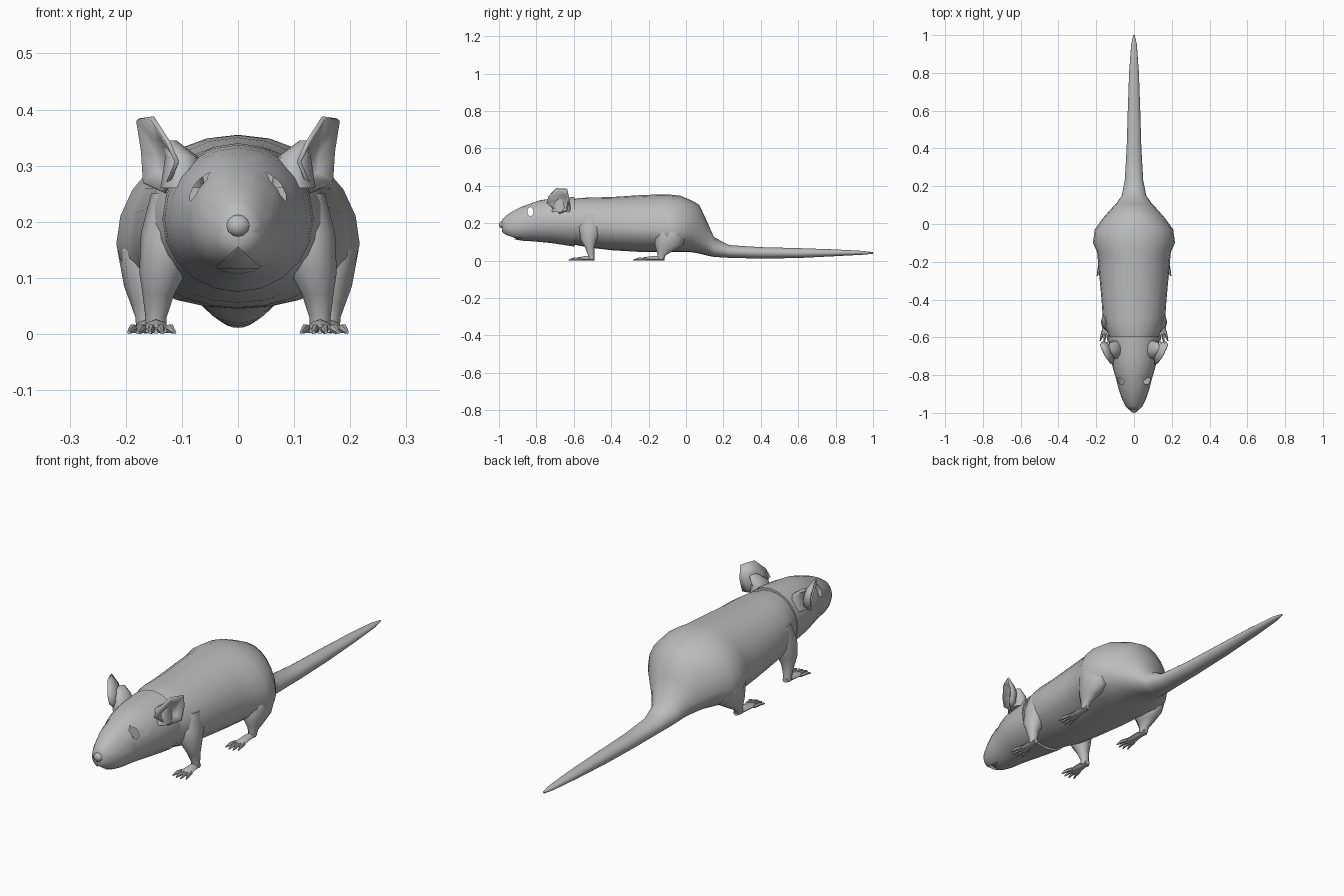
import bpy, bmesh, math
from mathutils import Vector

cube = bpy.data.objects.get("Cube")
if cube:
    bpy.data.objects.remove(cube)

grey = bpy.data.materials.new("plain grey")
grey.use_nodes = True
tone = (0.5, 0.5, 0.5, 1)
grey.diffuse_color = tone
grey.node_tree.nodes["Principled BSDF"].inputs["Base Color"].default_value = tone


def finish(name, bm, angle=50):
    bmesh.ops.recalc_face_normals(bm, faces=bm.faces)
    mesh = bpy.data.meshes.new(name)
    bm.to_mesh(mesh)
    bm.free()
    mesh.materials.append(grey)
    obj = bpy.data.objects.new(name, mesh)
    bpy.context.collection.objects.link(obj)
    bpy.ops.object.select_all(action='DESELECT')
    obj.select_set(True)
    bpy.context.view_layer.objects.active = obj
    bpy.ops.object.shade_smooth_by_angle(angle=math.radians(angle))
    return obj


def loft(bm, rings, sides):
    """Skin a list of closed rings of points and cap both ends."""
    loops = [[bm.verts.new(p) for p in ring] for ring in rings]
    for a, b in zip(loops, loops[1:]):
        for i in range(sides):
            j = (i + 1) % sides
            bm.faces.new((a[i], a[j], b[j], b[i]))
    bm.faces.new(loops[0])
    bm.faces.new(loops[-1])


def upright_ring(y, w, low, mid, top, sides, x=0):
    """Ring across y whose widest point is at height mid."""
    ring = []
    for i in range(sides):
        a = math.tau * i / sides
        s = math.sin(a)
        ring.append((x + w * math.cos(a), y, mid + s * (top - mid if s > 0 else mid - low)))
    return ring


def flat_ring(x, y, z, rx, ry, sides=10):
    return [(x + rx * math.cos(math.tau * i / sides),
             y + ry * math.sin(math.tau * i / sides), z) for i in range(sides)]


def cut_outline(bm, faces, outline, axis):
    """Cut a convex outline into faces along an axis; return the faces inside."""
    centre = sum(outline, Vector()) / len(outline)
    planes = []
    for p, q in zip(outline, outline[1:] + outline[:1]):
        n = (q - p).cross(axis).normalized()
        if n.dot(centre - p) > 0:
            n = -n
        planes.append((p, n))
        geom = set(faces)
        for f in faces:
            geom.update(f.edges)
            geom.update(f.verts)
        cut = bmesh.ops.bisect_plane(bm, geom=list(geom), plane_co=p, plane_no=n, dist=1e-5)
        faces = [g for g in cut['geom'] if isinstance(g, bmesh.types.BMFace)]
    return [f for f in faces
            if all((f.calc_center_median() - p).dot(n) < 0 for p, n in planes)]


# Body and tail: y, half width, bottom, widest height, top
body_rows = [
    (-.62, .12, .09, .2, .325), (-.57, .142, .08, .2, .335), (-.5, .165, .068, .19, .338),
    (-.4, .172, .056, .18, .34), (-.25, .186, .047, .17, .35), (-.15, .195, .045, .165, .354),
    (-.1, .217, .045, .16, .355), (-.03, .208, .045, .16, .347), (.03, .165, .045, .16, .322),
    (.07, .13, .038, .14, .3), (.11, .093, .028, .11, .215), (.15, .065, .02, .065, .125),
    (.23, .049, .015, .048, .083), (.4, .039, .011, .042, .072), (.6, .033, .014, .041, .067),
    (.8, .026, .024, .042, .06), (.95, .015, .032, .043, .052), (1, .004, .037, .042, .045)]
bm = bmesh.new()
loft(bm, [upright_ring(*r, 24) for r in body_rows], 24)
finish("body_and_tail", bm, 60)

# Head, with open eye holes and a recessed mouth
head_rows = [
    (-.595, .135, .075, .205, .34), (-.66, .131, .085, .205, .337), (-.72, .123, .094, .205, .332),
    (-.78, .107, .1, .205, .323), (-.83, .092, .104, .2, .306), (-.88, .08, .107, .19, .288),
    (-.93, .062, .117, .18, .262), (-.965, .044, .135, .18, .238), (-.985, .025, .155, .185, .218)]
bm = bmesh.new()
loft(bm, [upright_ring(*r, 20) for r in head_rows], 20)
eye = Vector((0, -.832, .262))
outline = [eye + Vector((0, .018 * math.cos(a), .026 * math.sin(a)))
           for a in (math.tau * (i + .5) / 6 for i in range(6))]
for side in (1, -1):
    near = [f for f in bm.faces if f.calc_center_median().x * side > .02
            and (f.calc_center_median() - eye).yz.length < .09]
    hole = cut_outline(bm, near, outline, Vector((1, 0, 0)))
    bmesh.ops.delete(bm, geom=hole, context='FACES')
front = [f for f in bm.faces if f.calc_center_median().y < -.86 and f.calc_center_median().z < .19]
lip = [Vector((0, -1, .155)), Vector((.042, -1, .117)), Vector((0, -1, .122)), Vector((-.042, -1, .117))]
mouth = cut_outline(bm, front, [lip[0], lip[1], lip[3]], Vector((0, 1, 0)))
if mouth:
    pushed = bmesh.ops.extrude_face_region(bm, geom=mouth)
    bmesh.ops.delete(bm, geom=mouth, context='FACES')
    for v in pushed['geom']:
        if isinstance(v, bmesh.types.BMVert):
            v.co.y += .022
finish("head", bm)

# Nose
bm = bmesh.new()
bmesh.ops.create_uvsphere(bm, u_segments=8, v_segments=6, radius=1)
for v in bm.verts:
    v.co = Vector((v.co.x * .022, v.co.y * .018 - .982, v.co.z * .02 + .193))
finish("nose", bm)

for label, side in (("left", 1), ("right", -1)):
    # Ear: a thin cupped shell
    rim = [(.105, -.745, .308), (.122, -.735, .345), (.15, -.695, .388), (.177, -.635, .384),
           (.172, -.622, .325), (.168, -.635, .268), (.128, -.675, .25)]
    bm = bmesh.new()
    hub = bm.verts.new((side * .118, -.655, .305))
    edge = [bm.verts.new((side * x, y, z)) for x, y, z in rim]
    inner = [bm.verts.new(v.co.lerp(hub.co, .45) + Vector((-side * .006, .012, 0))) for v in edge]
    for i in range(len(rim)):
        j = (i + 1) % len(rim)
        bm.faces.new((edge[i], edge[j], inner[j], inner[i]))
        bm.faces.new((inner[i], inner[j], hub))
    ear = finish(label + "_ear", bm)
    shell = ear.modifiers.new("thickness", 'SOLIDIFY')
    shell.thickness = .008

    # Ear root blending into the crown
    bm = bmesh.new()
    loft(bm, [flat_ring(side * .098, -.665, .26, .04, .055), flat_ring(side * .1, -.665, .315, .03, .045),
              flat_ring(side * .122, -.65, .345, .012, .025)], 10)
    finish(label + "_ear_root", bm, 60)

    # Legs: x, y, z, half width, half depth
    legs = {
        "front": [(.146, -.505, .006, .018, .018), (.146, -.507, .03, .019, .018),
                  (.142, -.515, .07, .028, .026), (.134, -.52, .11, .042, .045),
                  (.124, -.51, .18, .049, .065), (.11, -.5, .25, .045, .05)],
        "hind": [(.165, -.135, .006, .016, .018), (.165, -.13, .03, .018, .024),
                 (.164, -.11, .055, .028, .05), (.158, -.09, .085, .045, .08),
                 (.155, -.08, .15, .06, .085), (.13, -.07, .23, .05, .06)]}
    feet = {"front": (.146, -.488, -.575, .026, -.632), "hind": (.164, -.115, -.225, .024, -.287)}
    for pair, rows in legs.items():
        bm = bmesh.new()
        loft(bm, [flat_ring(side * x, *rest) for x, *rest in rows], 10)
        finish(f"{label}_{pair}_leg", bm, 60)

        # Paw and four splayed toes
        x, heel, ball, w, tip = feet[pair]
        bm = bmesh.new()
        loft(bm, [upright_ring(heel, w * .5, .002, .01, .022, 8, side * x),
                  upright_ring((heel + ball) / 2, w * .75, .001, .01, .026, 8, side * x),
                  upright_ring(ball, w, .001, .008, .018, 8, side * x),
                  upright_ring(ball - .012, w * .9, .001, .006, .012, 8, side * x)], 8)
        for k in (-1.5, -.5, .5, 1.5):
            root, end = side * x + k * w * .5, side * x + k * w * .85
            reach = tip + abs(k) * .008
            loft(bm, [upright_ring(ball + .01, .007, .001, .008, .015, 6, root),
                      upright_ring((ball + reach) / 2, .007, .001, .009, .018, 6, (root + end) / 2),
                      upright_ring(reach, .003, 0, .003, .006, 6, end)], 6)
        finish(f"{label}_{pair}_paw", bm)
